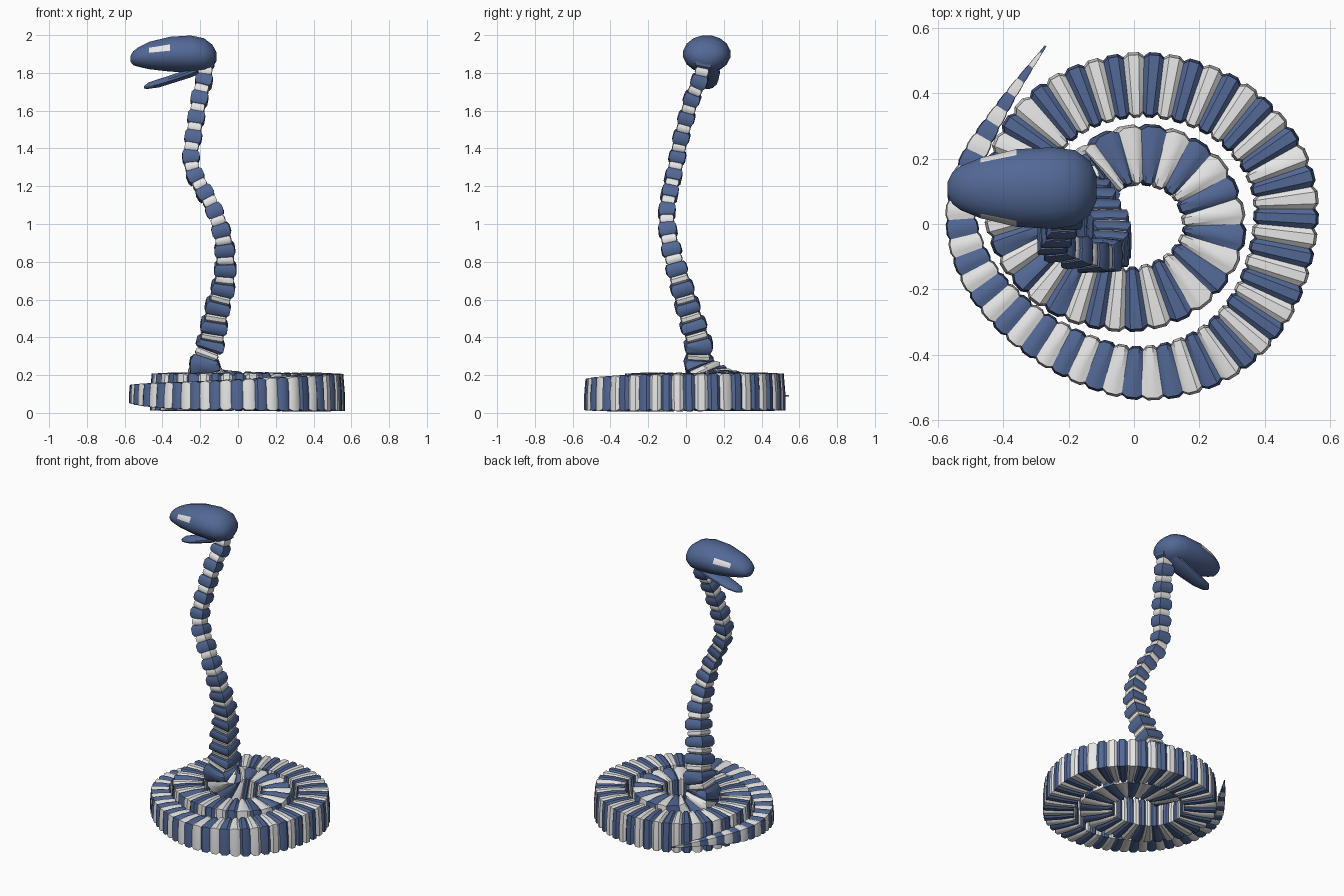
import bpy, bmesh, math
from mathutils import Vector

cube = bpy.data.objects.get("Cube")
if cube:
    bpy.data.objects.remove(cube, do_unlink=True)


def material(name, rgb):
    m = bpy.data.materials.new(name)
    m.use_nodes = True
    m.diffuse_color = (*rgb, 1)
    m.node_tree.nodes["Principled BSDF"].inputs["Base Color"].default_value = (*rgb, 1)
    return m


BLUE = material("slate blue", (0.085, 0.138, 0.3))
WHITE = material("off white", (0.8, 0.8, 0.8))


def loft(name, rings, colour, angle):
    """Skin a list of equal rings; colour(i, k) gives the material of a face."""
    bm = bmesh.new()
    rows = [[bm.verts.new(p) for p in ring] for ring in rings]
    n = len(rows[0])
    for i, (a, b) in enumerate(zip(rows, rows[1:])):
        for k in range(n):
            j = (k + 1) % n
            bm.faces.new((a[k], a[j], b[j], b[k])).material_index = colour(i, k)
    bm.faces.new(rows[0]).material_index = colour(0, -1)
    bm.faces.new(rows[-1]).material_index = colour(len(rows) - 2, -1)
    bmesh.ops.recalc_face_normals(bm, faces=bm.faces)
    mesh = bpy.data.meshes.new(name)
    bm.to_mesh(mesh)
    bm.free()
    obj = bpy.data.objects.new(name, mesh)
    bpy.context.collection.objects.link(obj)
    mesh.materials.append(BLUE)
    mesh.materials.append(WHITE)
    bpy.ops.object.select_all(action='DESELECT')
    obj.select_set(True)
    bpy.context.view_layer.objects.active = obj
    bpy.ops.object.shade_smooth_by_angle(angle=math.radians(angle))


# Centre line of the coil from the tail tip inwards: x, y, z, half width
coil = [
    (-.27, .545, .09, .003), (-.4, .36, .095, .022), (-.5, .18, .1, .04),
    (-.527, 0, .1, .049), (-.45, -.19, .095, .062), (-.26, -.36, .09, .074),
    (0, -.455, .095, .082), (.24, -.4, .1, .092), (.4, -.23, .105, .098),
    (.465, .02, .108, .1), (.42, .21, .11, .1), (.27, .36, .11, .1),
    (.055, .425, .11, .1), (-.15, .39, .11, .1), (-.3, .28, .11, .1),
    (-.365, .1, .11, .1), (-.32, -.08, .11, .1), (-.19, -.195, .11, .1),
    (0, -.23, .11, .1), (.16, -.17, .11, .1), (.245, -.03, .11, .098),
    (.2, .13, .115, .096), (.08, .205, .12, .095), (-.05, .2, .13, .092),
    (-.14, .13, .16, .088)]
# Raised neck, with the width taken from the height
neck = [
    (-.178, .07, .26), (-.145, .065, .37), (-.11, .012, .55), (-.08, -.02, .66),
    (-.067, -.055, .78), (-.075, -.085, .9), (-.1, -.1, 1), (-.14, -.098, 1.1),
    (-.23, -.065, 1.26), (-.25, -.045, 1.36), (-.237, -.025, 1.46),
    (-.205, .03, 1.66), (-.18, .072, 1.76), (-.17, .095, 1.86)]
path = [Vector(p) for p in coil]
coil_end = len(path)
path += [Vector((x, y, z, max(.046, .08 - (z - .26) * .042))) for x, y, z in neck]
# Points where a blue band is centred
anchors = {0, 6, 9, 12, 18, 20, coil_end, len(path) - 1}

# Dense smooth curve through the points
dense, marks = [], {}
for i in range(len(path) - 1):
    a, b, c, d = (path[min(max(i + j, 0), len(path) - 1)] for j in (-1, 0, 1, 2))
    marks[i] = len(dense)
    for s in range(16):
        t = s / 16
        dense.append(.5 * (2 * b + (c - a) * t + (2 * a - 5 * b + 4 * c - d) * t ** 2
                           + (3 * b - a - 3 * c + d) * t ** 3))
dense.append(path[-1])
marks[len(path) - 1] = len(dense) - 1
length = [0]
for p, q in zip(dense, dense[1:]):
    length.append(length[-1] + (q.xyz - p.xyz).length)


def at(s):
    """Point and tangent at arc length s."""
    s = min(max(s, 0), length[-1])
    i = 0
    while i < len(dense) - 2 and length[i + 1] < s:
        i += 1
    f = (s - length[i]) / (length[i + 1] - length[i])
    lo, hi = dense[max(i - 2, 0)], dense[min(i + 3, len(dense) - 1)]
    return dense[i].lerp(dense[i + 1], f), (hi.xyz - lo.xyz).normalized()


# Band centres: an even number of bands between neighbouring anchors
centres = []
stops = [length[marks[i]] for i in sorted(anchors)]
for s0, s1 in zip(stops, stops[1:]):
    n = 2 * max(1, round((s1 - s0) / .108))
    centres += [s0 + (s1 - s0) * k / n for k in range(n)]
centres.append(stops[-1])

# Boxy cross-section, a little wider at the base
SECTION = [(-1, -.97), (0, -1), (1, -.97), (1, 0), (.92, .98), (0, 1.03), (-.92, .98), (-1, 0)]


def section(s, scale):
    p, t = at(s)
    turn = min(max((p.z - .13) / .13, 0), 1)
    ref = Vector((turn, 0, 1 - turn))
    up = (ref - t * ref.dot(t)).normalized()
    side = t.cross(up)
    r = p.w * scale
    return [p.xyz + side * (u * r) + up * (v * r) for u, v in SECTION]


def bands(name, first, last):
    rings, shades = [], []
    for b in range(first, last):
        c = centres[b]
        before = (centres[b - 1] + c) / 2 if b else c
        after = (c + centres[b + 1]) / 2 if b + 1 < len(centres) else c + .001
        white = b % 2
        in_neck = at(c)[0].z > .24
        bulge = .8 if white and in_neck else 1
        grow = 0 if not in_neck else (-.006 if white else .006)
        before, after = before - grow, after + grow
        for f, k in ((0, .88), (.25, 1), (.75, 1), (1, .88)):
            rings.append(section(before + (after - before) * f, bulge * (k if not in_neck else k - .05 * (k < 1))))
            shades.append(white)
    loft(name, rings, lambda i, k: shades[i], 38)


neck_start = centres.index(length[marks[coil_end]])
bands("coiled_body", 0, neck_start)
bands("neck", neck_start, len(centres))


def oval(x, y, half, low, high, n=16):
    ring = []
    for k in range(n):
        a = 2 * math.pi * (k + .5) / n
        ring.append(Vector((x, y + half * math.cos(a),
                            (low + high) / 2 + (high - low) / 2 * math.sin(a))))
    return ring


# Head, with the eyes as two faces of the skin: x, half width, low, high
skull = [(-.57, .02, 1.86, 1.89), (-.555, .05, 1.84, 1.915), (-.53, .069, 1.832, 1.935),
         (-.47, .094, 1.818, 1.966), (-.36, .121, 1.805, 1.993), (-.25, .127, 1.8, 2),
         (-.18, .118, 1.803, 1.985), (-.135, .085, 1.825, 1.95), (-.115, .04, 1.86, 1.91)]
loft("head", [oval(x, .11, h, lo, hi) for x, h, lo, hi in skull],
     lambda i, k: int(i == 3 and k in (0, 6)), 50)

# Lower jaw, hanging open
jaw = [(-.497, .012, 1.716, 1.73), (-.475, .036, 1.715, 1.75), (-.42, .05, 1.722, 1.768),
       (-.33, .06, 1.75, 1.797), (-.25, .066, 1.775, 1.83), (-.17, .055, 1.81, 1.86)]
loft("lower_jaw", [oval(x, .115, h, lo, hi, 12) for x, h, lo, hi in jaw],
     lambda i, k: 0, 50)
